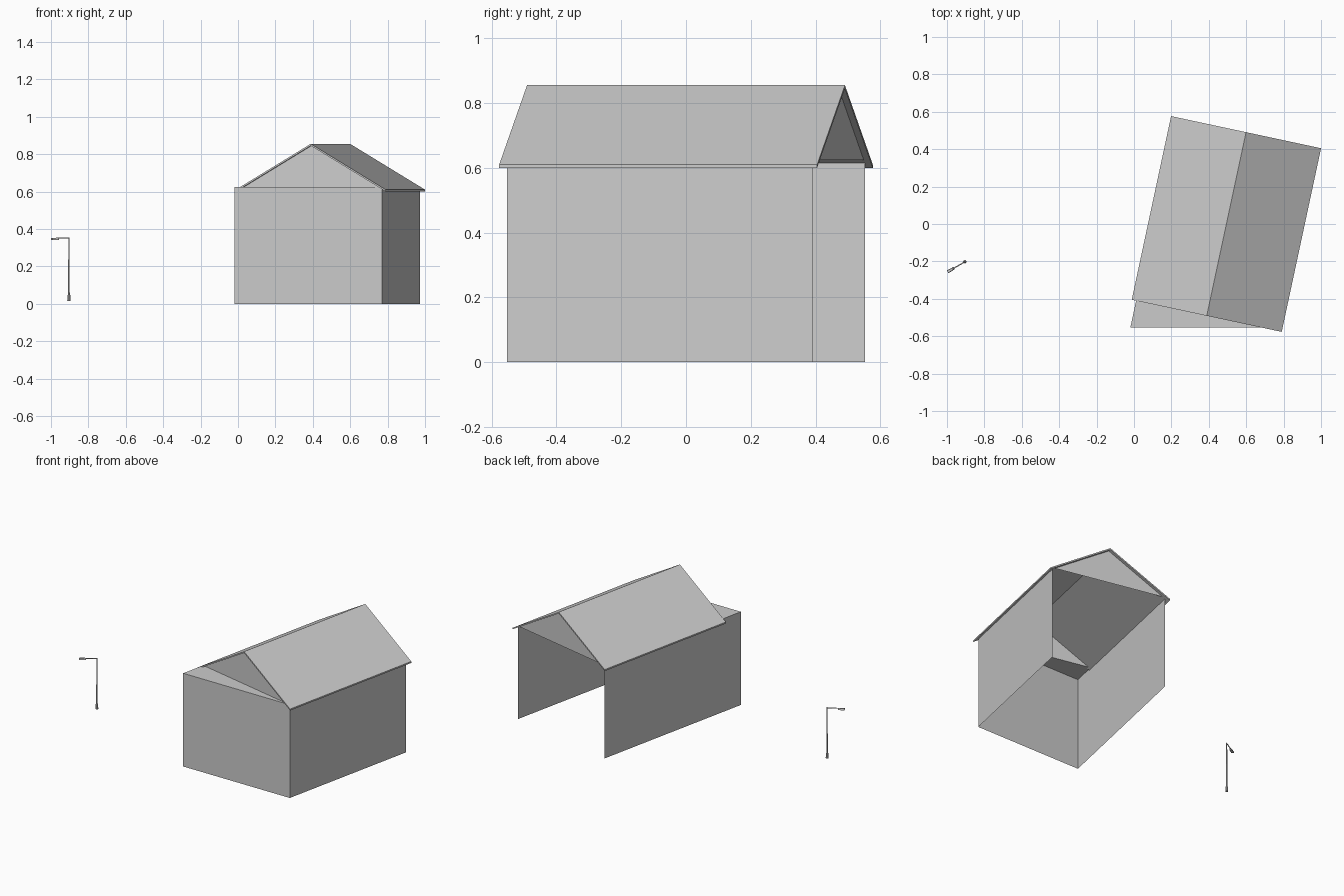
import bpy, bmesh, math
from mathutils import Vector, Matrix

if "Cube" in bpy.data.objects:
    bpy.data.objects.remove(bpy.data.objects["Cube"])

ANGLE = math.radians(-12.1)
HOUSE = Matrix.Translation((0.494, 0, 0)) @ Matrix.Rotation(ANGLE, 4, 'Z')


def add_mesh(name, verts, faces, matrix=Matrix()):
    bm = bmesh.new()
    vs = [bm.verts.new(v) for v in verts]
    for f in faces:
        bm.faces.new([vs[i] for i in f])
    bmesh.ops.recalc_face_normals(bm, faces=bm.faces)
    me = bpy.data.meshes.new(name)
    bm.to_mesh(me)
    bm.free()
    ob = bpy.data.objects.new(name, me)
    ob.matrix_world = matrix
    bpy.context.collection.objects.link(ob)
    return ob


def rod(name, a, b, r1, r2, sides=8):
    # tapered cylinder between two points
    a, b = Vector(a), Vector(b)
    bm = bmesh.new()
    bmesh.ops.create_cone(bm, cap_ends=True, segments=sides, radius1=r1,
                          radius2=r2, depth=(b - a).length)
    me = bpy.data.meshes.new(name)
    bm.to_mesh(me)
    bm.free()
    ob = bpy.data.objects.new(name, me)
    ob.matrix_world = (Matrix.Translation((a + b) / 2)
                       @ (b - a).to_track_quat('Z', 'Y').to_matrix().to_4x4())
    bpy.context.collection.objects.link(ob)
    return ob


# Walls: open at the back and bottom, front corner pulled out past the gable
W, L, H, PEAK, CORNER = 0.386, 0.482, 0.624, 0.85, -0.648
plan = [(-W, L), (-W, CORNER), (W, -L), (W, L)]
verts = [(x, y, z) for z in (0, H) for x, y in plan]
verts += [(-W, -L, H), (0, -L, PEAK), (0, L, PEAK)]
faces = [
    (0, 1, 5, 8, 4),   # left wall
    (1, 2, 6, 5),      # front wall
    (2, 3, 7, 6),      # right wall
    (5, 6, 8),         # ledge in front of gable
    (8, 6, 9),         # front gable
    (7, 4, 10),        # back gable
]
add_mesh("house_walls", verts, faces, HOUSE)

# Roof: thin chevron profile extruded along the ridge
profile = [(-0.41, 0.60), (-0.41, 0.61), (0, 0.855),
           (0.41, 0.61), (0.41, 0.60), (0, 0.845)]
n = len(profile)
verts = [(x, y, z) for y in (-0.502, 0.502) for x, z in profile]
faces = [(i, (i + 1) % n, (i + 1) % n + n, i + n) for i in range(n)]
for o in (0, n):
    faces += [(o, o + 1, o + 2, o + 5), (o + 5, o + 2, o + 3, o + 4)]
add_mesh("roof", verts, faces, HOUSE)

# Street lamp
px, py = -0.904, -0.202
out = Vector((-0.866, -0.5, 0))
top = Vector((px, py, 0.351))
rod("lamp_base", (px, py, 0.015), (px, py, 0.048), 0.009, 0.007)
rod("lamp_post", (px, py, 0.048), (px, py, 0.355), 0.0045, 0.003)
rod("lamp_arm", top, top + out * 0.08, 0.003, 0.003)

# Lamp head: small tapered box on the end of the arm
verts = [(x, s * w, z) for x, w in ((0.066, 0.007), (0.107, 0.009))
         for s, z in ((-1, 0.342), (1, 0.342), (0.7, 0.352), (-0.7, 0.352))]
faces = [(0, 1, 2, 3), (4, 5, 6, 7)]
faces += [(i, (i + 1) % 4, (i + 1) % 4 + 4, i + 4) for i in range(4)]
add_mesh("lamp_head", verts, faces, Matrix.Translation((px, py, 0))
         @ Matrix.Rotation(math.radians(210), 4, 'Z'))
